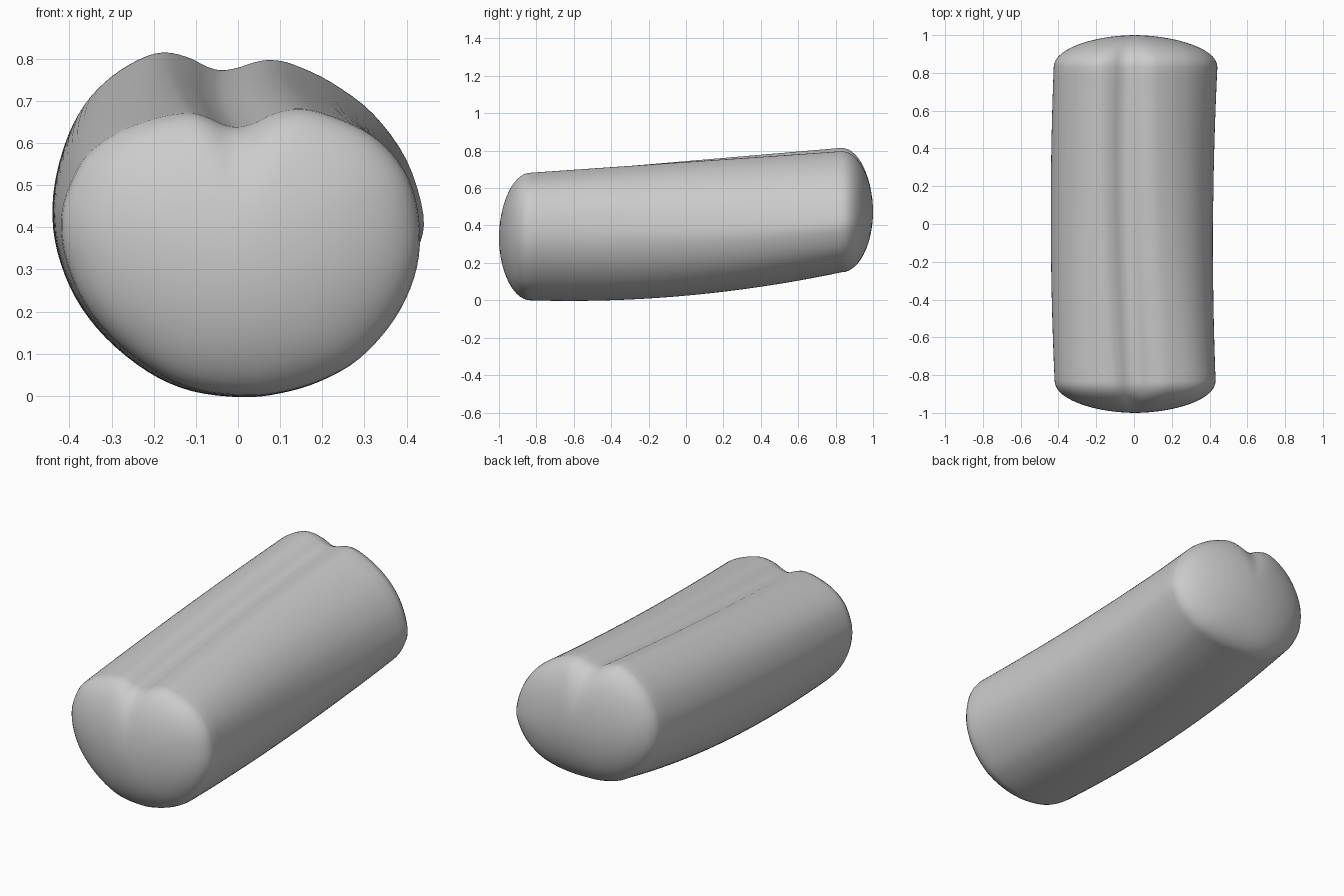
import bpy, bmesh, math
from mathutils import Vector

if "Cube" in bpy.data.objects:
    bpy.data.objects.remove(bpy.data.objects["Cube"])

# Matching cross-sections (x, z) at each end, clockwise from the top groove
FRONT = [(0, .64), (.04, .65), (.085, .672), (.14, .682), (.2, .672), (.3, .63),
         (.37, .57), (.415, .49), (.432, .38), (.418, .28), (.37, .18), (.29, .09),
         (.2, .038), (.11, .01), (.02, 0), (-.1, .015), (-.2, .06), (-.3, .14),
         (-.37, .23), (-.41, .33), (-.42, .42), (-.4, .5), (-.36, .57), (-.29, .625),
         (-.2, .66), (-.12, .673), (-.075, .663), (-.035, .645)]
BACK = [(-.04, .773), (0, .779), (.04, .792), (.08, .797), (.13, .787), (.22, .745),
        (.32, .67), (.4, .56), (.44, .43), (.427, .35), (.375, .265), (.29, .2),
        (.2, .168), (.1, .153), (0, .15), (-.1, .157), (-.2, .185), (-.3, .25),
        (-.37, .33), (-.413, .42), (-.425, .51), (-.41, .6), (-.365, .69), (-.3, .758),
        (-.225, .803), (-.17, .815), (-.115, .802), (-.075, .782)]
SUB = 4          # subdivisions of each profile span
EDGE = .83       # where the body meets the domes


def smooth_loop(pts):
    """Closed Catmull-Rom curve through the points."""
    p = [Vector(q) for q in pts]
    n, out = len(p), []
    for i in range(n):
        a, b, c, d = p[i - 1], p[i], p[(i + 1) % n], p[(i + 2) % n]
        for k in range(SUB):
            t = k / SUB
            out.append(.5 * (2 * b + (c - a) * t + (2 * a - 5 * b + 4 * c - d) * t * t
                             + (3 * b - a - 3 * c + d) * t ** 3))
    return out


front, back = smooth_loop(FRONT), smooth_loop(BACK)


def body_ring(y):
    """Blend of both ends, with a sagging belly and slight sideways bow."""
    s = y / EDGE
    t, bulge = (s + 1) / 2, 1 - s * s
    ring = []
    for a, b in zip(front, back):
        q = a.lerp(b, t)
        low = min(1, max(0, 1 - (q.y - .15 * t) / .66))
        ring.append(Vector((q.x - .018 * bulge, y, q.y - .05 * bulge * low)))
    return ring


def dome_ring(end, angle):
    """Shrinking ring of an end dome; the groove fades toward the middle."""
    base = body_ring(end * EDGE)
    zs = [v.z for v in base]
    centre = Vector((.005, 0, (min(zs) + max(zs)) / 2 - .01))
    k = math.cos(angle)
    y = end * (EDGE + (1 - EDGE) * math.sin(angle))
    n, ring = len(base), []
    width = int((1 - k) * 14)
    for i in range(n):
        idx = range(i - width, i + width + 1)
        q = sum((base[j % n] for j in idx), Vector()) / len(idx)
        ring.append(Vector((centre.x + (q.x - centre.x) * k, y,
                            centre.z + (q.z - centre.z) * k)))
    return ring, Vector((centre.x, end, centre.z))


# Rings from front dome through body to back dome
STEPS = 14
angles = [math.pi / 2 * i / STEPS for i in range(1, STEPS)]
rings = [dome_ring(-1, a)[0] for a in reversed(angles)]
rings += [body_ring(-EDGE + 2 * EDGE * i / 30) for i in range(31)]
rings += [dome_ring(1, a)[0] for a in angles]

bm = bmesh.new()
loops = [[bm.verts.new(v) for v in r] for r in rings]
n = len(front)
for a, b in zip(loops, loops[1:]):
    for i in range(n):
        j = (i + 1) % n
        bm.faces.new((a[i], a[j], b[j], b[i]))
for end, loop in ((-1, loops[0]), (1, loops[-1])):
    tip = bm.verts.new(dome_ring(end, 1)[1])
    for i in range(n):
        bm.faces.new((loop[i], loop[(i + 1) % n], tip))
bmesh.ops.recalc_face_normals(bm, faces=bm.faces)
for f in bm.faces:
    f.smooth = True

mesh = bpy.data.meshes.new("grooved_roll")
bm.to_mesh(mesh)
bm.free()
roll = bpy.data.objects.new("grooved_roll", mesh)
bpy.context.collection.objects.link(roll)

grey = bpy.data.materials.new("plain_grey")
grey.diffuse_color = (.6, .6, .6, 1)
grey.use_nodes = True
grey.node_tree.nodes["Principled BSDF"].inputs["Base Color"].default_value = grey.diffuse_color
mesh.materials.append(grey)
